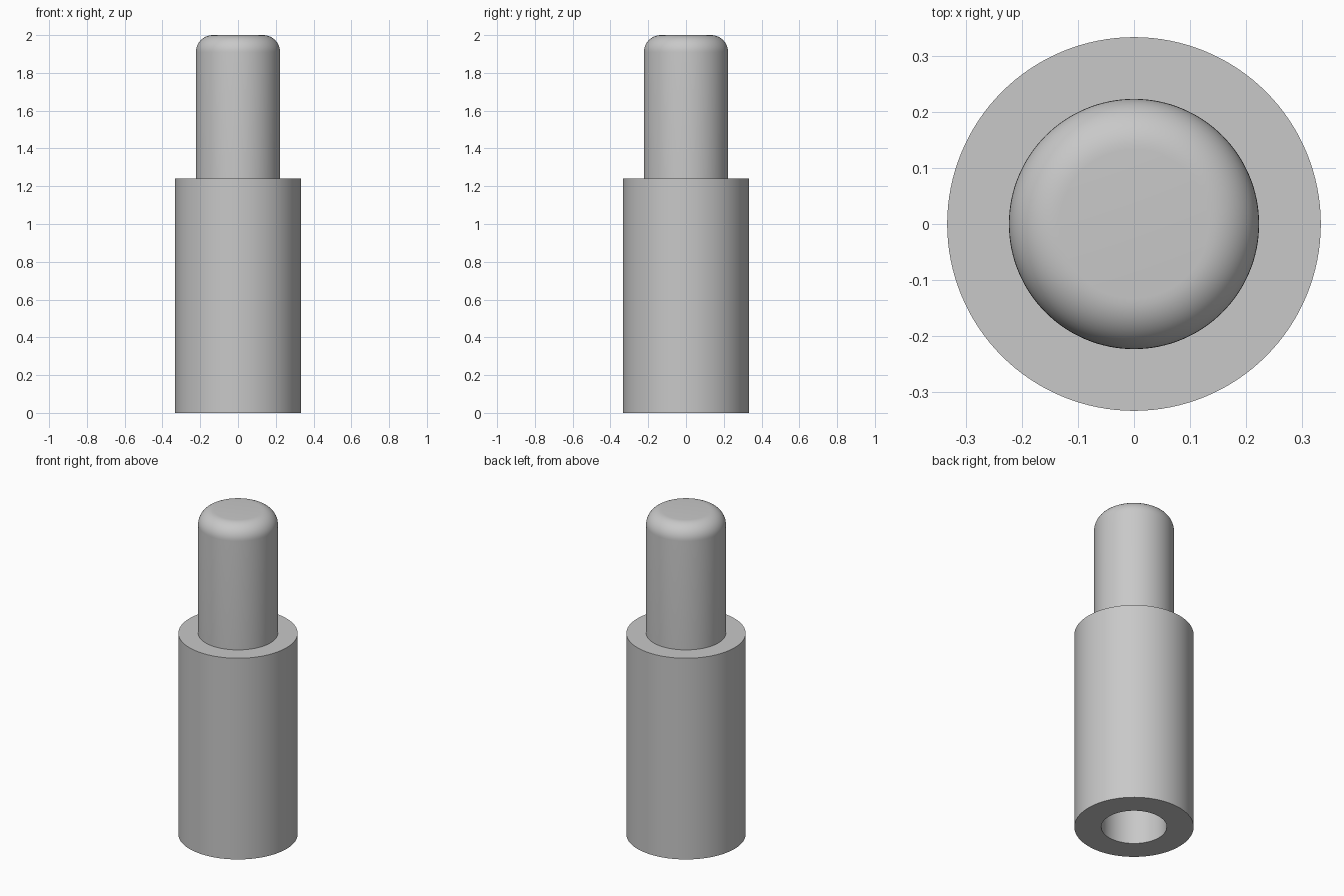
import bpy, bmesh, math

if "Cube" in bpy.data.objects:
    bpy.data.objects.remove(bpy.data.objects["Cube"])

SEGMENTS = 128

metal = bpy.data.materials.new("plain grey")
metal.diffuse_color = (0.58, 0.58, 0.58, 1)
metal.use_nodes = True
metal.node_tree.nodes["Principled BSDF"].inputs["Base Color"].default_value = metal.diffuse_color

# Half-section: closed blind bore, wide sleeve, narrow pin with rounded tip
bore_r, sleeve_r, pin_r, fillet = 0.183, 0.333, 0.223, 0.09
bore_top, shoulder, top = 0.76, 1.24, 2.0
profile = [(0, bore_top), (bore_r, bore_top), (bore_r, 0), (sleeve_r, 0),
           (sleeve_r, shoulder), (pin_r, shoulder)]
for i in range(13):
    a = math.pi / 2 * i / 12
    profile.append((pin_r - fillet + fillet * math.cos(a),
                    top - fillet + fillet * math.sin(a)))
profile.append((0, top))

# Revolve the half-section around z
bm = bmesh.new()
verts = [bm.verts.new((r, 0, z)) for r, z in profile]
edges = [bm.edges.new(pair) for pair in zip(verts, verts[1:])]
bmesh.ops.spin(bm, geom=verts + edges, cent=(0, 0, 0), axis=(0, 0, 1),
               angle=math.tau, steps=SEGMENTS, use_duplicate=False)
bmesh.ops.remove_doubles(bm, verts=bm.verts[:], dist=1e-5)
bmesh.ops.recalc_face_normals(bm, faces=bm.faces[:])

mesh = bpy.data.meshes.new("stepped_pin")
bm.to_mesh(mesh)
bm.free()
mesh.materials.append(metal)
pin = bpy.data.objects.new("stepped_pin", mesh)
bpy.context.collection.objects.link(pin)

# Smooth curved walls, sharp rims
bpy.context.view_layer.objects.active = pin
pin.select_set(True)
bpy.ops.object.shade_smooth_by_angle(angle=math.radians(30))
